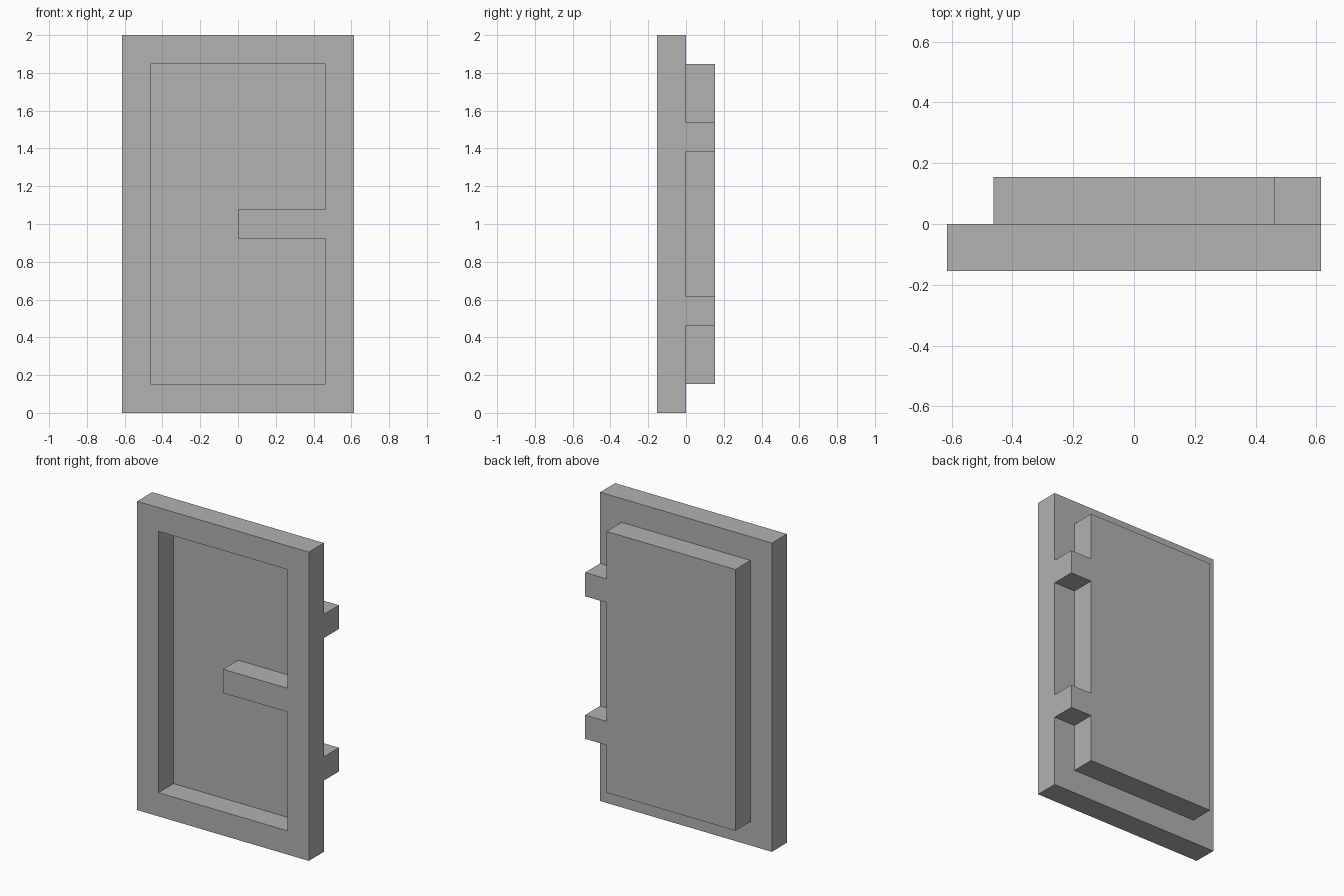
import bpy
import bmesh

cube = bpy.data.objects.get("Cube")
if cube:
    bpy.data.objects.remove(cube, do_unlink=True)

U = 2 / 13  # the whole door sits on a 13-unit-high grid

grey = bpy.data.materials.new("plain grey")
grey.use_nodes = True
grey.diffuse_color = (0.445, 0.445, 0.445, 1)
grey.node_tree.nodes["Principled BSDF"].inputs["Base Color"].default_value = grey.diffuse_color


def slab(name, outlines, front, back):
    """Extrude filled x-z outlines (in grid units) from y = front to y = back."""
    curve = bpy.data.curves.new(name + "_profile", "CURVE")
    curve.dimensions = "2D"
    curve.fill_mode = "BOTH"
    curve.extrude = (back - front) / 2
    for points in outlines:
        spline = curve.splines.new("POLY")
        spline.points.add(len(points) - 1)
        for point, (x, z) in zip(spline.points, points):
            point.co = (x, z, 0, 1)
        spline.use_cyclic_u = True
    profile = bpy.data.objects.new(name + "_profile", curve)
    bpy.context.collection.objects.link(profile)
    bpy.context.view_layer.update()
    mesh = bpy.data.meshes.new_from_object(
        profile.evaluated_get(bpy.context.evaluated_depsgraph_get()))
    bpy.data.objects.remove(profile, do_unlink=True)

    # Stand the profile upright, scale it and weld it into a clean solid
    bm = bmesh.new()
    bm.from_mesh(mesh)
    for v in bm.verts:
        x, z, depth = v.co
        v.co = (x * U, ((front + back) / 2 - depth) * U, z * U)
    bmesh.ops.remove_doubles(bm, verts=bm.verts, dist=0.0001)
    bmesh.ops.recalc_face_normals(bm, faces=bm.faces)
    for f in bm.faces:
        f.smooth = False
    bm.to_mesh(mesh)
    bm.free()
    mesh.materials.clear()
    mesh.materials.append(grey)
    mesh.name = name
    obj = bpy.data.objects.new(name, mesh)
    bpy.context.collection.objects.link(obj)
    return obj


# Front frame: rectangular rim, its opening notched by the handle bar
rim = [(-4, 0), (4, 0), (4, 13), (-4, 13)]
opening = [(-3, 1), (3, 1), (3, 6), (0, 6), (0, 7), (3, 7), (3, 12), (-3, 12)]
slab("frame_with_handle", [rim, opening], -1, 0)

# Back panel: rectangle with two hinge tabs on its left edge
panel = [(-3, 1), (3, 1)]
for z in (3, 9):
    panel += [(3, z), (4, z), (4, z + 1), (3, z + 1)]
panel += [(3, 12), (-3, 12)]
slab("back_panel_with_hinges", [panel], 0, 1)
